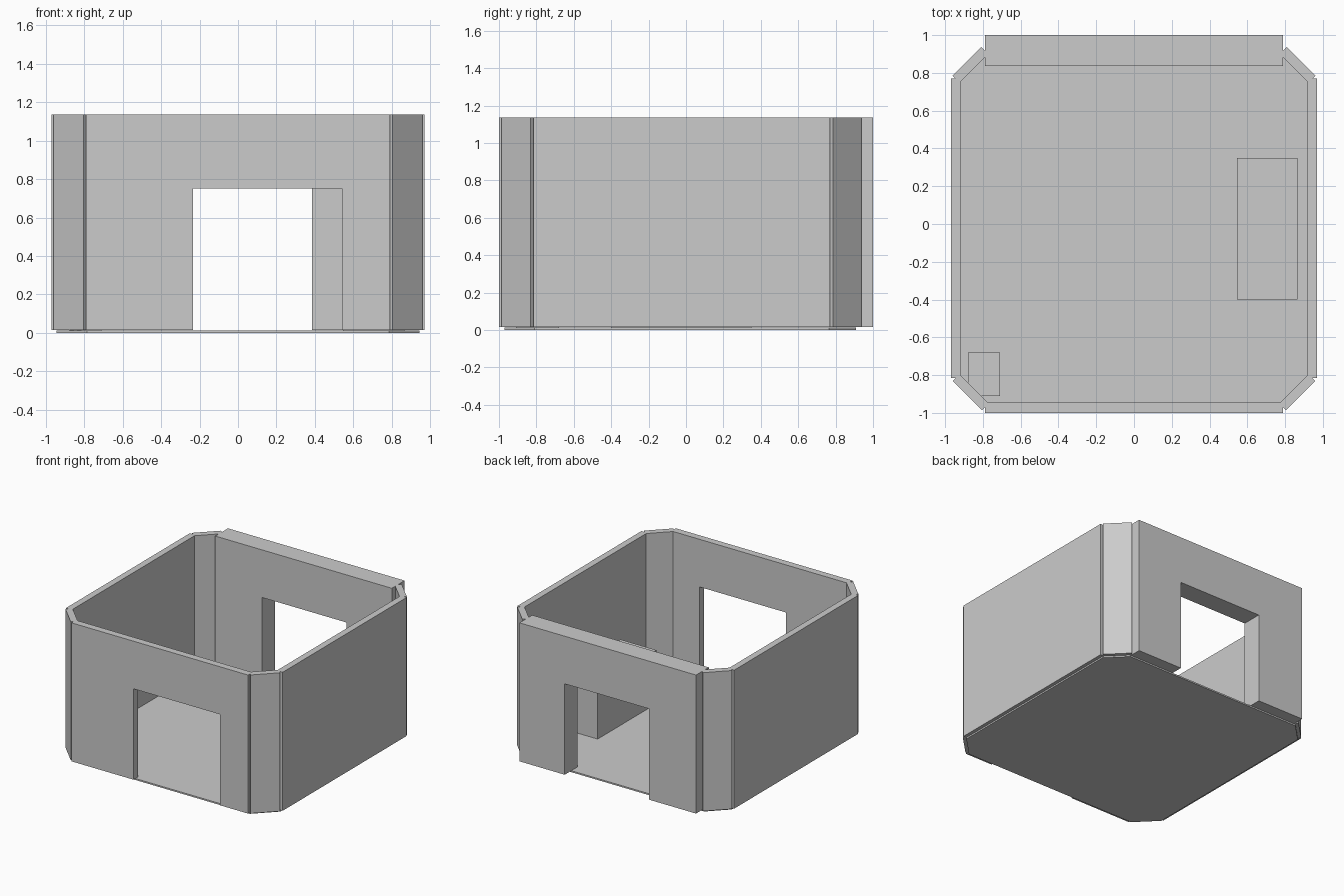
import bpy
import bmesh
from mathutils import Vector

cube = bpy.data.objects.get("Cube")
if cube:
    bpy.data.objects.remove(cube, do_unlink=True)

# One plain grey for the whole room
grey = bpy.data.materials.new("plain_grey")
grey.use_nodes = True
COLOUR = (0.6, 0.6, 0.6, 1.0)
grey.diffuse_color = COLOUR
grey.node_tree.nodes["Principled BSDF"].inputs["Base Color"].default_value = COLOUR

FLOOR_TOP = 0.012
WALL_BASE, WALL_TOP = 0.015, 1.135
DOOR_TOP = 0.75


def extrude_outline(name, points, direction):
    """Extrude a flat closed outline into a solid part."""
    bm = bmesh.new()
    face = bm.faces.new([bm.verts.new(p) for p in points])
    result = bmesh.ops.extrude_face_region(bm, geom=[face], use_keep_orig=True)
    moved = [v for v in result["geom"] if isinstance(v, bmesh.types.BMVert)]
    bmesh.ops.translate(bm, verts=moved, vec=Vector(direction))
    bmesh.ops.recalc_face_normals(bm, faces=bm.faces)
    mesh = bpy.data.meshes.new(name)
    bm.to_mesh(mesh)
    bm.free()
    mesh.materials.append(grey)
    obj = bpy.data.objects.new(name, mesh)
    bpy.context.collection.objects.link(obj)
    return obj


def prism(name, plan, bottom, top):
    """Upright solid from a plan outline."""
    return extrude_outline(name, [(x, y, bottom) for x, y in plan], (0, 0, top - bottom))


def box(name, x0, x1, y0, y1, bottom, top):
    return prism(name, [(x0, y0), (x1, y0), (x1, y1), (x0, y1)], bottom, top)


def door_wall(name, y0, y1, door_left, door_right, half=0.79):
    """Wall with a doorway that reaches its bottom edge."""
    outline = [(-half, WALL_BASE), (door_left, WALL_BASE), (door_left, DOOR_TOP),
               (door_right, DOOR_TOP), (door_right, WALL_BASE), (half, WALL_BASE),
               (half, WALL_TOP), (-half, WALL_TOP)]
    return extrude_outline(name, [(x, y0, z) for x, z in outline], (0, y1 - y0, 0))


# Floor slab with cut corners
right_edge = [(0.785, -0.97), (0.945, -0.81), (0.945, 0.765), (0.8, 0.91)]
left_edge = [(-x, y) for x, y in reversed(right_edge)]
prism("floor", right_edge + left_edge, 0, FLOOR_TOP)

# Front and back walls with offset doorways
door_wall("front_wall", -1.0, -0.943, -0.235, 0.54)
door_wall("back_wall", 0.837, 1.0, -0.37, 0.385)

# Side walls and angled corner panels
for side, s in (("left", 1), ("right", -1)):
    box(side + "_wall", 0.917 * s, 0.97 * s, -0.815, 0.77, WALL_BASE, WALL_TOP)
    front = [(0.96, -0.832), (0.805, -0.987), (0.768, -0.95), (0.923, -0.795)]
    back = [(0.96, 0.785), (0.808, 0.937), (0.771, 0.9), (0.923, 0.748)]
    for end, plan in (("front", front), ("back", back)):
        prism(f"{end}_{side}_corner_panel", [(x * s, y) for x, y in plan],
              WALL_BASE, WALL_TOP)

# Blocks standing on the floor
box("long_block", 0.545, 0.865, -0.4, 0.35, FLOOR_TOP, 0.445)
box("small_block", -0.88, -0.71, -0.91, -0.68, FLOOR_TOP, 0.4)
